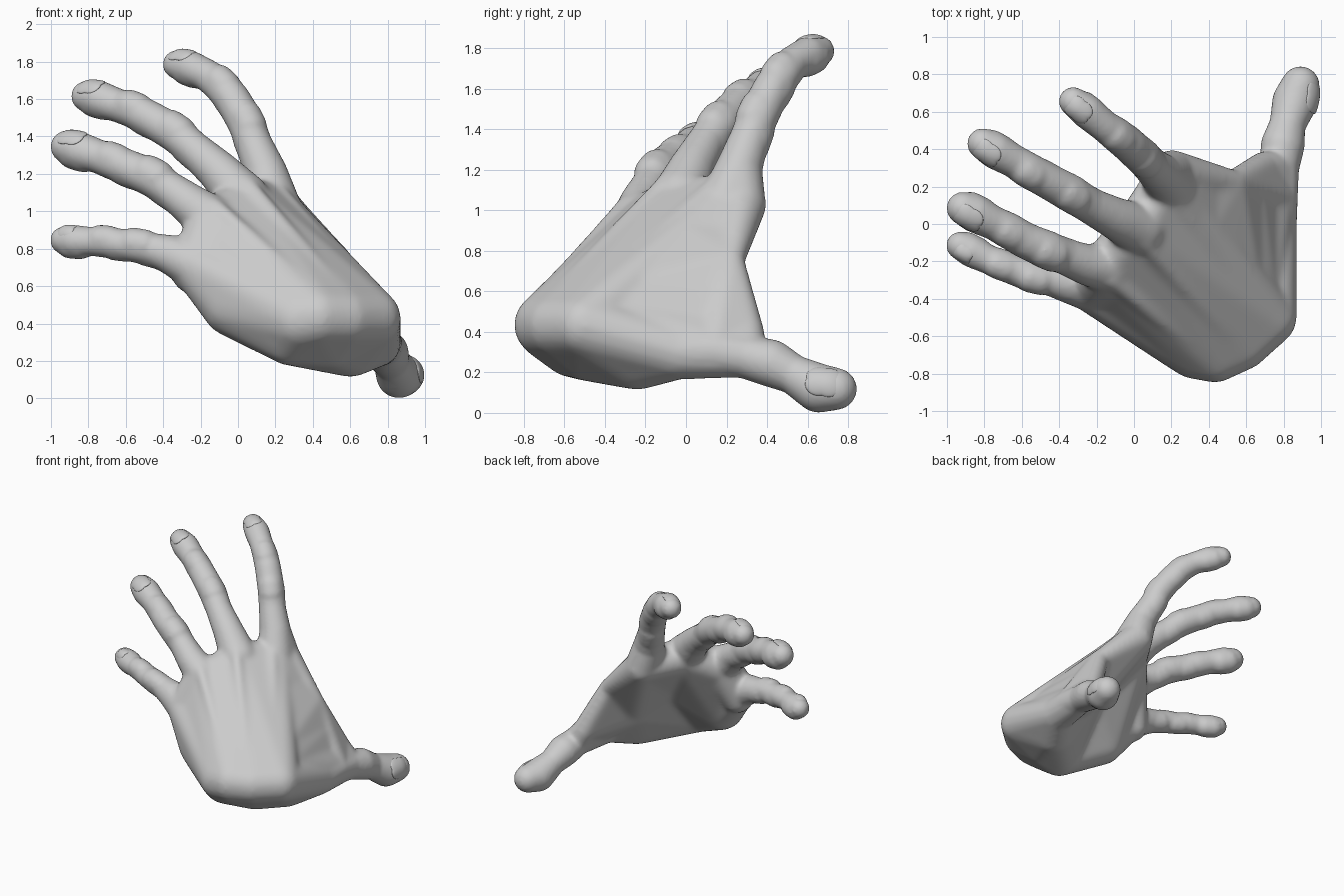
import bpy, bmesh
from mathutils import Vector, Matrix

if "Cube" in bpy.data.objects:
    bpy.data.objects.remove(bpy.data.objects["Cube"])

BACK = Vector((0.18, -0.63, 0.75)).normalized()      # direction the back of the hand faces

# unit ball used as the building block of every hull
ball_bm = bmesh.new()
bmesh.ops.create_icosphere(ball_bm, subdivisions=3, radius=1)
BALL = [v.co.copy() for v in ball_bm.verts]
ball_bm.free()
bm = bmesh.new()


def hull(*balls):
    """Convex skin over balls given as (x, y, z, radius)."""
    verts = [bm.verts.new(Vector(b[:3]) + p * b[3]) for b in balls for p in BALL]
    res = bmesh.ops.convex_hull(bm, input=verts)
    dead = {g for k in ("geom_interior", "geom_unused") for g in res[k]
            if isinstance(g, bmesh.types.BMVert)}
    bmesh.ops.delete(bm, geom=list(dead), context='VERTS')


def chain(balls):
    for a, b in zip(balls, balls[1:]):
        hull(a, b)


def shift(b, off, r):
    return (*(Vector(b[:3]) + off), r)


def frame(digit, i, up):
    """Direction to the tip and outward back direction at joint i."""
    d = (Vector(digit[max(i - 1, 0)][:3]) - Vector(digit[i + 1][:3])).normalized()
    up = Vector(up)
    return d, (up - d * up.dot(d)).normalized()


# digits, tip to knuckle
index = [(-.325, .655, 1.785, .078), (-.25, .6, 1.765, .092), (-.16, .525, 1.725, .086),
         (-.09, .475, 1.67, .094), (-.03, .425, 1.6, .096), (.045, .36, 1.47, .1),
         (.085, .315, 1.36, .098), (.15, .26, 1.2, .116), (.19, .2, 1.04, .14)]
middle = [(-.81, .43, 1.615, .083), (-.74, .39, 1.6, .098), (-.64, .335, 1.565, .09),
          (-.56, .285, 1.54, .096), (-.48, .24, 1.5, .096), (-.34, .165, 1.42, .102),
          (-.24, .1, 1.335, .096), (-.1, .03, 1.21, .113), (.03, -.03, 1.07, .14)]
ring = [(-.915, .085, 1.345, .088), (-.85, .055, 1.325, .102), (-.75, .005, 1.295, .091),
        (-.67, -.035, 1.265, .097), (-.58, -.09, 1.23, .097), (-.46, -.14, 1.18, .104),
        (-.37, -.175, 1.12, .096), (-.26, -.215, 1.04, .11), (-.14, -.235, .95, .135)]
pinky = [(-.93, -.115, .845, .075), (-.87, -.145, .84, .087), (-.78, -.19, .838, .078),
         (-.71, -.215, .835, .083), (-.63, -.25, .825, .083), (-.53, -.28, .812, .09),
         (-.45, -.295, .795, .088), (-.35, -.315, .765, .108), (-.23, -.34, .71, .13)]
thumb = [(.89, .74, .118, .104), (.86, .655, .122, .122), (.82, .53, .19, .097),
         (.795, .42, .245, .118), (.775, .3, .275, .108), (.765, .14, .3, .112),
         (.735, -.04, .3, .135), (.6, -.24, .275, .162)]
ups = [(0, -.4, .9), BACK, BACK, BACK, (.9, -.3, .4)]
fingers = [index, middle, ring, pinky]
for digit in fingers + [thumb]:
    chain(digit)

# finger relief: low bumps on the back of the joints, soft pads on the inside
for digit, up in zip(fingers, ups):
    for i, out, l, size in ((3, .017, .025, .93), (5, .017, .03, .93),
                            (1, -.016, .03, .95), (4, -.016, .03, .96), (6, -.016, .04, .98)):
        d, u = frame(digit, i, up)
        r = digit[i][3] * size
        hull(shift(digit[i], u * out + d * l, r), shift(digit[i], u * out - d * l, r))

# back of the hand: sheets between neighbouring metacarpals
knuckles = [f[-1] for f in fingers]
wrists = [(.715, -.5, .43, .155), (.57, -.63, .43, .155), (.43, -.685, .435, .163), (.33, -.66, .42, .17)]
for i in range(3):
    a, b = knuckles[i:i + 2]
    hull(shift(a, BACK * -.01, .12), shift(b, BACK * -.01, .12), wrists[i], wrists[i + 1])

# tendons running over the back
for k, w in zip(knuckles[:3], wrists):
    hull(shift(k, BACK * .1, .045), shift(w, BACK * .105, .045))

# heel of the hand and little-finger edge
heel = (.28, -.56, .34, .165)
edge = (-.02, -.42, .5, .175)
hull(*wrists, heel, (.5, -.5, .28, .12), thumb[-1])
hull(heel, edge, wrists[3])
hull(edge, pinky[-1], wrists[3])
hull(edge, pinky[-1], ring[-1])
hull(thumb[-1], thumb[-2], wrists[0])

# palm pads under the knuckles
pads = [(.205, .27, 1.025, .125)] + [shift(k, BACK * -.045, .12) for k in knuckles[1:]]
chain(pads)
hull(pads[0], index[-1], index[-2])

# web between thumb and index
web = [(.26, .25, .96, .09), (.40, .225, .86, .075), (.53, .22, .75, .07),
       (.625, .25, .57, .07), (.69, .3, .40, .085), (.77, .3, .28, .105)]
k, w = Vector(index[-1][:3]), Vector(wrists[0][:3])
base = [(*k.lerp(w, t), .12) for t in (0, .3, .55, .75, .9)] + [thumb[-2]]
for i in range(5):
    hull(web[i], web[i + 1], base[i], base[i + 1])

# thumb muscle and shallow palm filling
muscle = (.5, -.04, .5, .13)
hollow = (.27, -.2, .69, .12)
hull(thumb[-1], thumb[-2], muscle)
hull(muscle, hollow, pads[0], web[2])
hull(muscle, web[2], web[4], thumb[-3])
hull(hollow, pads[1], pads[2], edge)
hull(hollow, pads[0], pads[1])
hull(hollow, muscle, thumb[-1], heel)
hull(hollow, edge, heel)

me = bpy.data.meshes.new("hand")
bm.to_mesh(me)
bm.free()
hand = bpy.data.objects.new("hand", me)
bpy.context.collection.objects.link(hand)
bpy.context.view_layer.objects.active = hand
hand.select_set(True)
m = hand.modifiers.new("fuse", 'REMESH')
m.mode = 'VOXEL'
m.voxel_size = .014
m.use_smooth_shade = True
bpy.ops.object.modifier_apply(modifier="fuse")

# light smoothing everywhere, stronger on the palm
palm = hand.vertex_groups.new(name="palm")
centre = Vector((.32, -.2, .66))
for v in hand.data.vertices:
    wgt = (.72 - (v.co - centre).length) / .2
    if wgt > 0:
        palm.add([v.index], min(wgt, 1), 'REPLACE')
for name, steps, group in (("soften", 7, ""), ("soften_palm", 22, "palm")):
    m = hand.modifiers.new(name, 'SMOOTH')
    m.factor = .5
    m.iterations = steps
    m.vertex_group = group


# nails: thin curved plates lying along the fingertips
def nail(name, digit, up, length, width):
    up = frame(digit, 0, up)[1]
    tip, pad = [Vector(b[:3]) + up * b[3] for b in digit[:2]]
    d = (tip - pad).normalized()
    up = (up - d * up.dot(d)).normalized()
    pos = tip.lerp(pad, .35) - up * .007
    rot = Matrix((d, up.cross(d), up)).transposed().to_4x4()
    nb = bmesh.new()
    bmesh.ops.create_uvsphere(nb, u_segments=32, v_segments=16, radius=1)
    for v in nb.verts:
        x, y, z = v.co
        # squarish outline, bent across the width and down at the tip
        k = 1 + .36 * abs(x * y)
        x, y = x * k, y * k
        v.co = (x * length, y * width, z * .018 - .017 * y * y - .012 * max(x, 0) ** 2)
    nb.transform(Matrix.Translation(pos) @ rot)
    mesh = bpy.data.meshes.new(name)
    nb.to_mesh(mesh)
    nb.free()
    for p in mesh.polygons:
        p.use_smooth = True
    bpy.context.collection.objects.link(bpy.data.objects.new(name, mesh))


sizes = [(.072, .06), (.075, .062), (.078, .064), (.055, .05), (.085, .072)]
for name, digit, up, size in zip(("index", "middle", "ring", "pinky", "thumb"),
                                 fingers + [thumb], ups, sizes):
    nail(name + "_nail", digit, up, *size)
